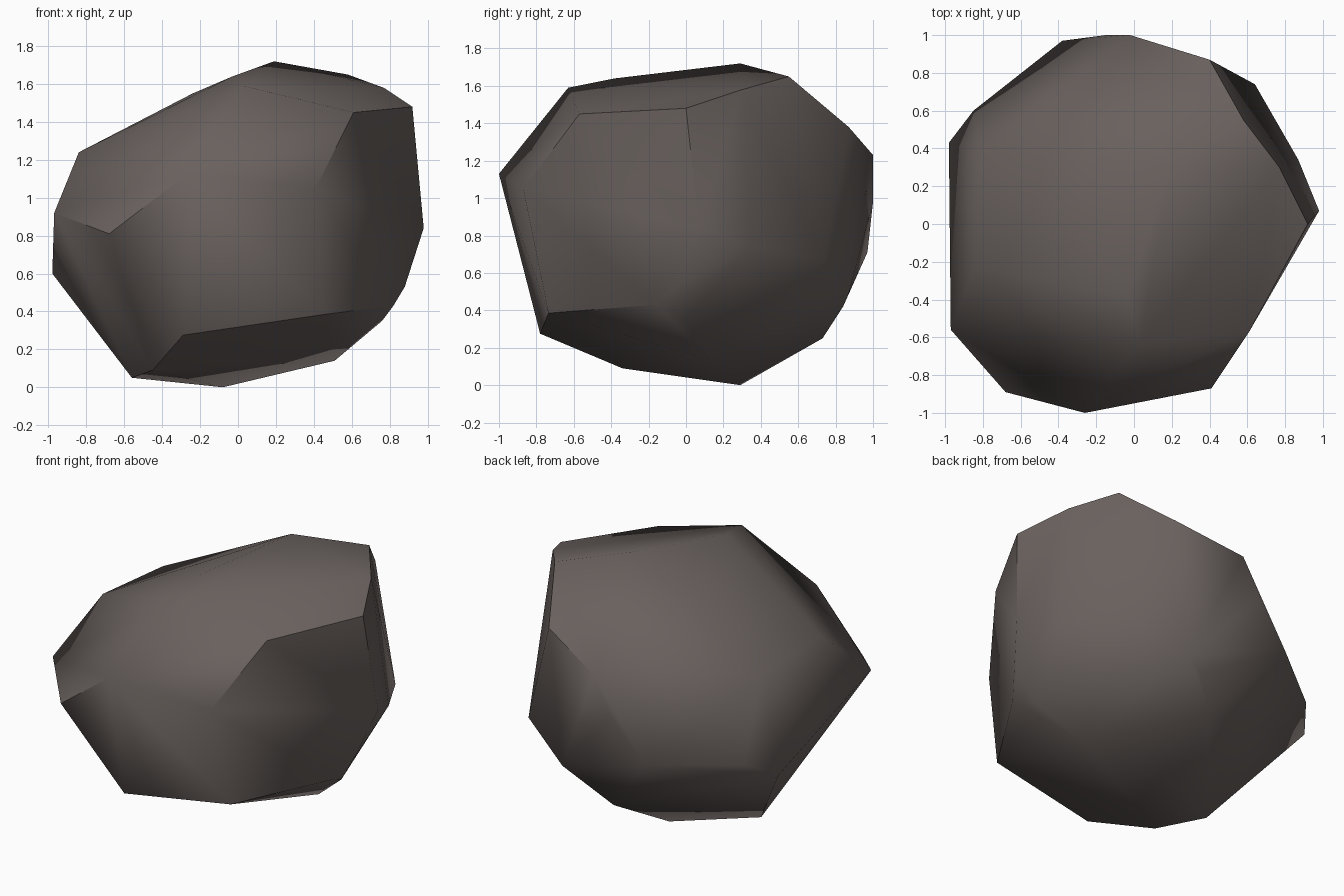
import bpy, bmesh, math

# corner points of the boulder, grouped by region
top = [(0.19, 0.29, 1.72), (0.58, 0.55, 1.65), (0.77, 0.30, 1.58), (0.92, 0.0, 1.48),
       (0.61, -0.57, 1.45), (-0.03, -0.38, 1.64), (0.03, -0.63, 1.59),
       (-0.24, -0.10, 1.55), (-0.84, -0.22, 1.24), (-0.82, 0.38, 1.20)]
front = [(-0.26, -1.0, 1.13), (0.41, -0.87, 1.05), (-0.68, -0.89, 0.81), (-0.97, -0.56, 0.92),
         (-0.29, -0.78, 0.275), (0.46, -0.735, 0.385)]
right = [(0.98, 0.07, 0.84), (0.87, 0.34, 0.74), (0.64, 0.74, 0.67), (0.88, -0.05, 0.53),
         (0.82, -0.16, 0.43), (0.76, 0.0, 0.35)]
back = [(-0.02, 1.0, 1.23), (0.40, 0.87, 1.38), (-0.15, 1.0, 0.98), (-0.38, 0.97, 0.71),
        (-0.60, 0.79, 0.70), (0.02, 0.73, 0.25), (0.19, 0.84, 0.42), (0.30, 0.87, 0.49)]
left = [(-0.98, 0.43, 0.60), (-0.85, 0.60, 0.70)]
bottom = [(-0.08, 0.29, 0.0), (-0.56, 0.01, 0.05), (-0.45, -0.34, 0.09), (0.51, 0.12, 0.14)]

# stretch a faceted skin around the points
bm = bmesh.new()
for p in top + front + right + back + left + bottom:
    bm.verts.new(p)
bmesh.ops.convex_hull(bm, input=bm.verts[:])
loose = [v for v in bm.verts if not v.link_faces]
bmesh.ops.delete(bm, geom=loose, context='VERTS')
bmesh.ops.recalc_face_normals(bm, faces=bm.faces[:])
mesh = bpy.data.meshes.new("boulder")
bm.to_mesh(mesh)
bm.free()
boulder = bpy.data.objects.new("boulder", mesh)
bpy.context.collection.objects.link(boulder)

# stone colour
stone = bpy.data.materials.new("brown_grey_stone")
stone.diffuse_color = (0.14, 0.118, 0.11, 1)
mesh.materials.append(stone)

# soft shading with the hardest creases kept
bpy.context.view_layer.objects.active = boulder
boulder.select_set(True)
bpy.ops.object.shade_smooth_by_angle(angle=math.radians(50))
